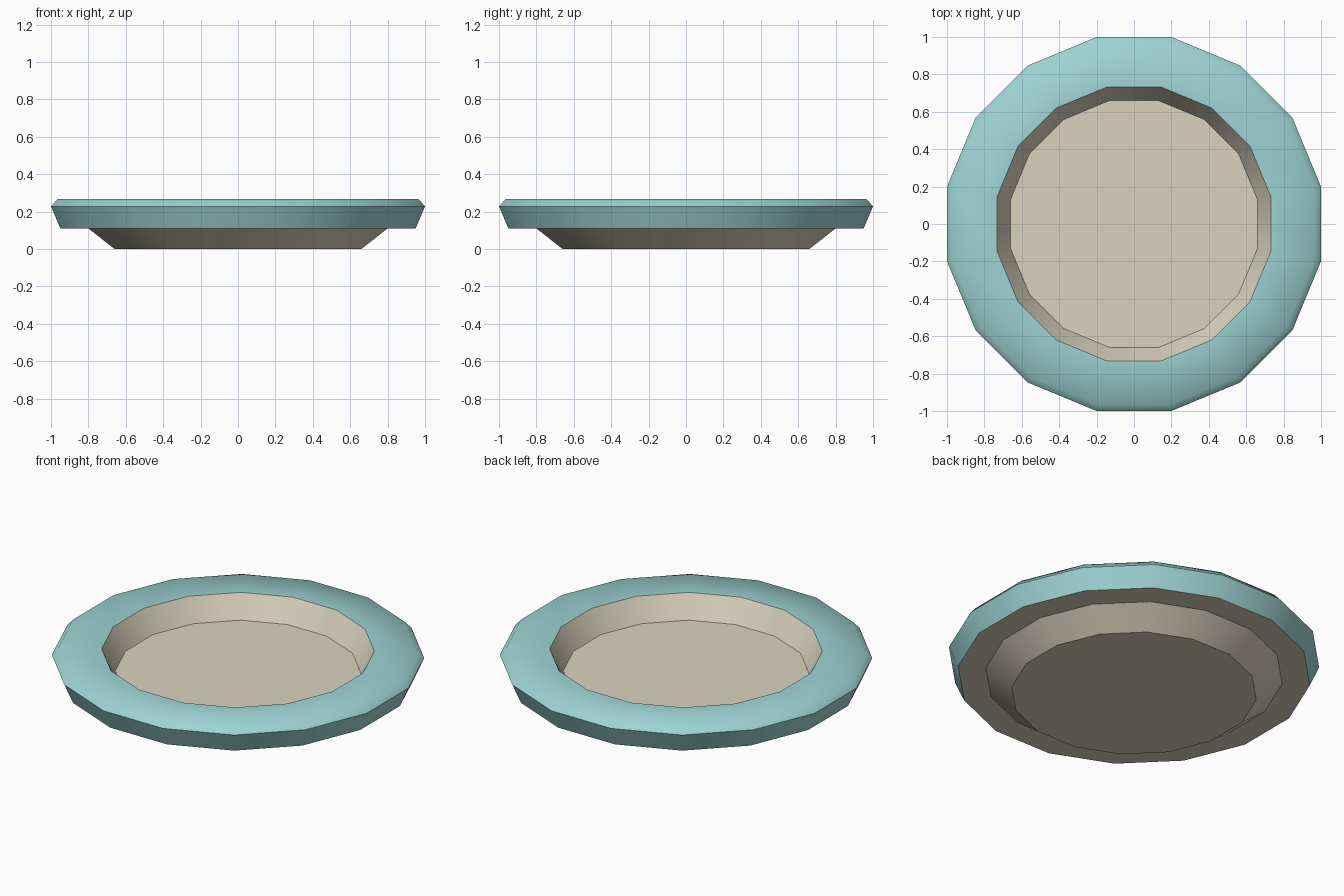
import bpy, bmesh, math

if "Cube" in bpy.data.objects:
    bpy.data.objects.remove(bpy.data.objects["Cube"])

SIDES = 16


def material(name, color):
    m = bpy.data.materials.new(name)
    m.diffuse_color = (*color, 1)
    m.use_nodes = True
    m.node_tree.nodes["Principled BSDF"].inputs["Base Color"].default_value = m.diffuse_color
    return m


teal = material("teal_glaze", (0.34, 0.65, 0.65))
cream = material("cream_clay", (0.71, 0.65, 0.52))

# Profile from underside centre to floor centre:
# (flat-to-flat radius, z, sharp crease, material of the band leading to next ring)
PROFILE = [
    (0.66, 0.0, True, 1),      # foot edge, then sloped underside
    (0.80, 0.11, True, 1),     # underside of rim
    (0.95, 0.11, True, 0),     # outer rim side
    (1.00, 0.228, True, 0),    # bevel
    (0.965, 0.267, False, 0),  # rim top
    (0.732, 0.267, True, 1),   # inner wall
    (0.66, 0.133, True, 1),    # floor edge
]


def lathe(name, profile, mats):
    bm = bmesh.new()
    rings = []
    for r, z, _, _ in profile:
        radius = r / math.cos(math.pi / SIDES)
        angles = [2 * math.pi * (i + 0.5) / SIDES for i in range(SIDES)]
        rings.append([bm.verts.new((radius * math.cos(a), radius * math.sin(a), z))
                      for a in angles])
    # Bands between rings
    for k in range(len(rings) - 1):
        lo, hi = rings[k], rings[k + 1]
        for i in range(SIDES):
            j = (i + 1) % SIDES
            f = bm.faces.new((lo[i], lo[j], hi[j], hi[i]))
            f.material_index = profile[k][3]
    # Underside and floor discs
    for ring in (rings[0][::-1], rings[-1]):
        bm.faces.new(ring).material_index = 1
    # Smooth around the plate, hard creases along the rings
    for f in bm.faces:
        f.smooth = True
    for ring, (_, _, sharp, _) in zip(rings, profile):
        for i in range(SIDES):
            bm.edges.get((ring[i], ring[(i + 1) % SIDES])).smooth = not sharp
    bmesh.ops.recalc_face_normals(bm, faces=bm.faces[:])
    mesh = bpy.data.meshes.new(name)
    bm.to_mesh(mesh)
    bm.free()
    for m in mats:
        mesh.materials.append(m)
    obj = bpy.data.objects.new(name, mesh)
    bpy.context.collection.objects.link(obj)
    return obj


# Plate with coloured rim
lathe("dinner_plate", PROFILE, [teal, cream])
